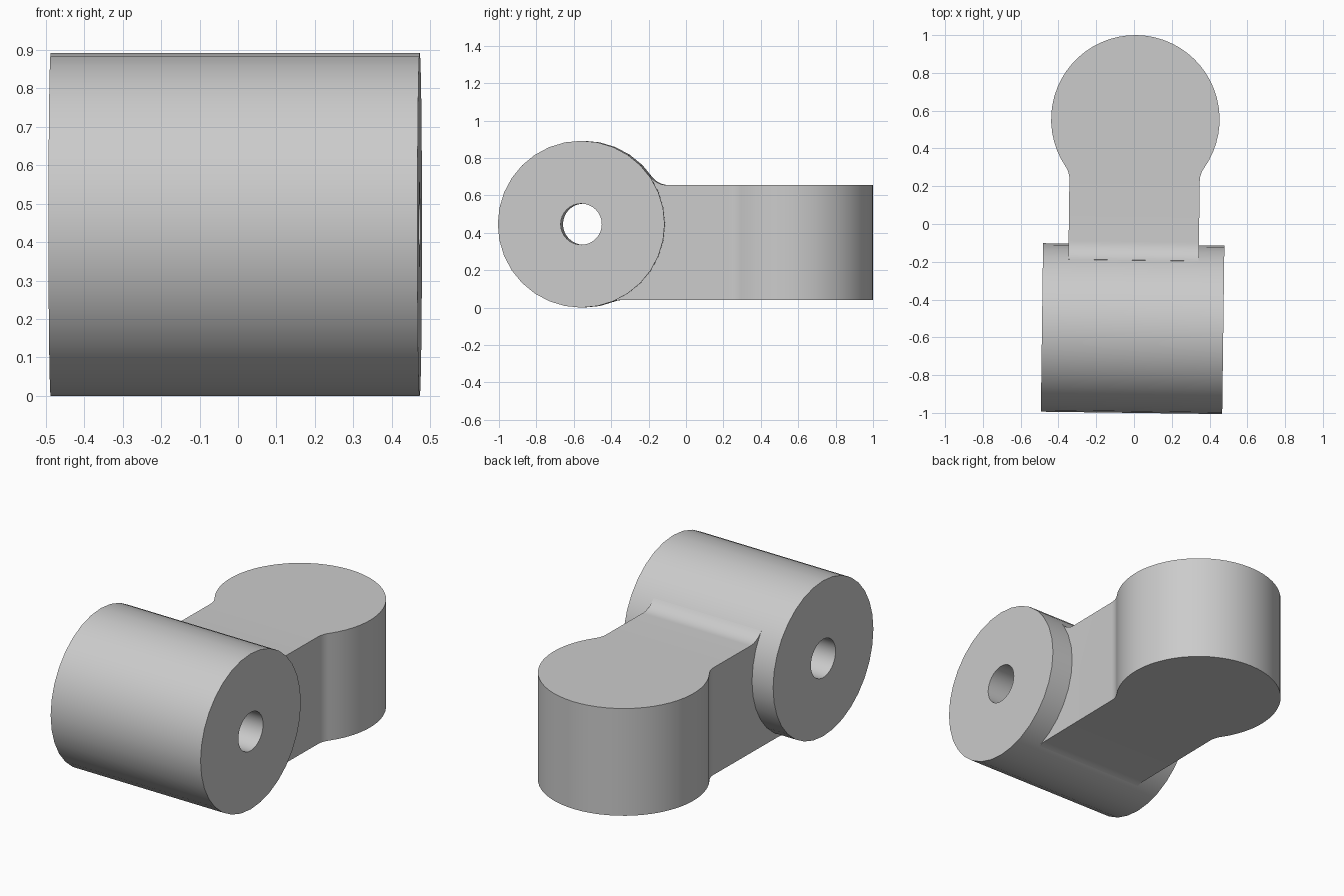
import bpy
import bmesh
from math import pi, cos, sin, atan2, sqrt, radians
from mathutils import Matrix, Vector

cube = bpy.data.objects.get("Cube")
if cube:
    bpy.data.objects.remove(cube, do_unlink=True)

R, FILLET, HOLE = 0.446, 0.12, 0.11     # round ends, blends, pin hole
REACH, HUB_Z = 0.554, 0.446             # distance of both round ends from the middle
TOP, BOTTOM = 0.655, 0.04               # arm heights
NECK, HUB_HALF = 0.345, 0.48            # half widths
TURN = Matrix.Rotation(radians(-0.75), 4, "Z")

grey = bpy.data.materials.new("plain grey")
grey.use_nodes = True
grey.diffuse_color = (0.6, 0.6, 0.6, 1)
grey.node_tree.nodes["Principled BSDF"].inputs["Base Color"].default_value = (0.6, 0.6, 0.6, 1)


def arc(cx, cy, r, start, end, steps):
    angles = [start + (end - start) * i / steps for i in range(steps + 1)]
    return [(cx + r * cos(a), cy + r * sin(a)) for a in angles]


def prism(bm, points, place, low, high, open_edge):
    """Extrude a closed profile, leaving one side open for joining."""
    a = [bm.verts.new(place(p, low)) for p in points]
    b = [bm.verts.new(place(p, high)) for p in points]
    bm.faces.new(a)
    bm.faces.new(b)
    for i in range(len(points)):
        j = (i + 1) % len(points)
        if i != open_edge:
            bm.faces.new((a[i], a[j], b[j], b[i]))


def finish(bm, name):
    bmesh.ops.remove_doubles(bm, verts=bm.verts, dist=0.0005)
    bmesh.ops.recalc_face_normals(bm, faces=bm.faces)
    bm.transform(TURN)
    mesh = bpy.data.meshes.new(name)
    bm.to_mesh(mesh)
    bm.free()
    mesh.materials.append(grey)
    obj = bpy.data.objects.new(name, mesh)
    bpy.context.collection.objects.link(obj)
    bpy.ops.object.select_all(action="DESELECT")
    obj.select_set(True)
    bpy.context.view_layer.objects.active = obj
    bpy.ops.object.shade_smooth_by_angle(angle=radians(30))


# Hub: a thick tube lying across the front
bm = bmesh.new()
section = [bm.verts.new((x, -REACH, HUB_Z + r)) for x, r in
           ((-HUB_HALF, HOLE), (-HUB_HALF, R), (HUB_HALF, R), (HUB_HALF, HOLE))]
edges = [bm.edges.new((section[i], section[(i + 1) % 4])) for i in range(4)]
bmesh.ops.spin(bm, geom=section + edges, cent=Vector((0, -REACH, HUB_Z)),
               axis=(1, 0, 0), angle=2 * pi, steps=32, use_duplicate=False)
finish(bm, "hub")

# Arm: round head blended into the neck
bm = bmesh.new()
side = NECK + FILLET
drop = sqrt((R + FILLET) ** 2 - side ** 2)
join_y = REACH - drop
a = atan2(drop, side)
head = arc(side, join_y, FILLET, pi, pi - a, 6)
head += arc(0, REACH, R, -a, pi + a, 40)[1:-1]
head += arc(-side, join_y, FILLET, a, 0, 6)
prism(bm, head, lambda p, h: (p[0], p[1], h), BOTTOM, TOP, len(head) - 1)

# Neck: side profile that flares into the hub above and below
rise = TOP + FILLET - HUB_Z
up_y = sqrt((R + FILLET) ** 2 - rise ** 2)
up = atan2(rise, up_y)
fall = HUB_Z - BOTTOM + FILLET
down_y = sqrt((R + FILLET) ** 2 - fall ** 2)
down = atan2(fall, down_y)
inner = R - 0.05
neck = [(-REACH + inner * cos(up), HUB_Z + inner * sin(up))]
neck += arc(-REACH + up_y, TOP + FILLET, FILLET, pi + up, 1.5 * pi, 8)
neck.append((join_y, TOP))
open_edge = len(neck) - 1
neck.append((join_y, BOTTOM))
neck += arc(-REACH + down_y, BOTTOM - FILLET, FILLET, pi / 2, pi - down, 5)
neck.append((-REACH + inner * cos(down), HUB_Z - inner * sin(down)))
prism(bm, neck, lambda p, x: (x, p[0], p[1]), -NECK, NECK, open_edge)
finish(bm, "arm")
